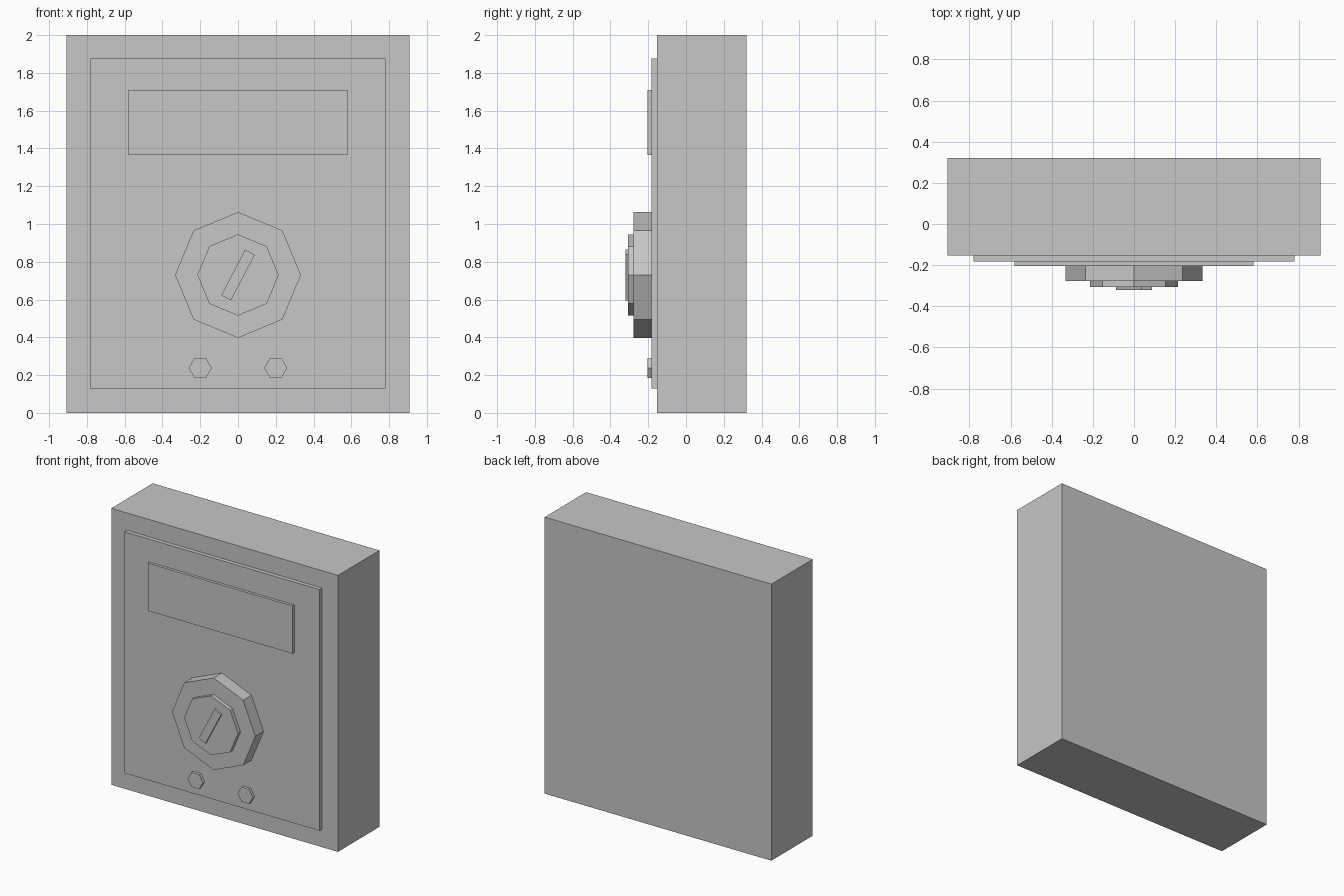
import bpy
import math

if "Cube" in bpy.data.objects:
    bpy.data.objects.remove(bpy.data.objects["Cube"])

grey = bpy.data.materials.new("plain grey")
grey.diffuse_color = (0.57, 0.57, 0.57, 1)
grey.use_nodes = True
grey.node_tree.nodes["Principled BSDF"].inputs["Base Color"].default_value = grey.diffuse_color


def finish(name):
    ob = bpy.context.object
    ob.name = name
    ob.data.materials.append(grey)
    return ob


def box(name, x, y0, y1, z0, z1, tilt=0):
    """Box of half width x, centred on x = 0, tilted about the y axis."""
    bpy.ops.mesh.primitive_cube_add(size=1, location=(0, (y0 + y1) / 2, (z0 + z1) / 2),
                                    rotation=(0, math.radians(tilt), 0))
    bpy.context.object.scale = (2 * x, y1 - y0, z1 - z0)
    return finish(name)


def disc(name, sides, radius, x, z, y0, y1, spin=0):
    """Faceted disc whose axis runs front to back."""
    bpy.ops.mesh.primitive_cylinder_add(vertices=sides, radius=radius, depth=y1 - y0,
                                        location=(x, (y0 + y1) / 2, z),
                                        rotation=(math.pi / 2, math.radians(spin), 0))
    return finish(name)


# Housing, raised front panel and display window
box("housing", 0.907, -0.153, 0.32, 0, 2)
box("front_panel", 0.78, -0.183, -0.153, 0.13, 1.875)
box("display", 0.58, -0.203, -0.183, 1.365, 1.71)

# Stepped selector dial with a tilted pointer
disc("dial_base", 8, 0.333, 0, 0.73, -0.278, -0.183)
disc("dial_cap", 8, 0.215, 0, 0.73, -0.307, -0.278)
box("dial_pointer", 0.029, -0.32, -0.307, 0.594, 0.866, tilt=27.5)

# Pair of hexagonal sockets
for side, x in (("left", -0.2), ("right", 0.2)):
    disc("socket_" + side, 6, 0.061, x, 0.238, -0.203, -0.183, spin=30)
